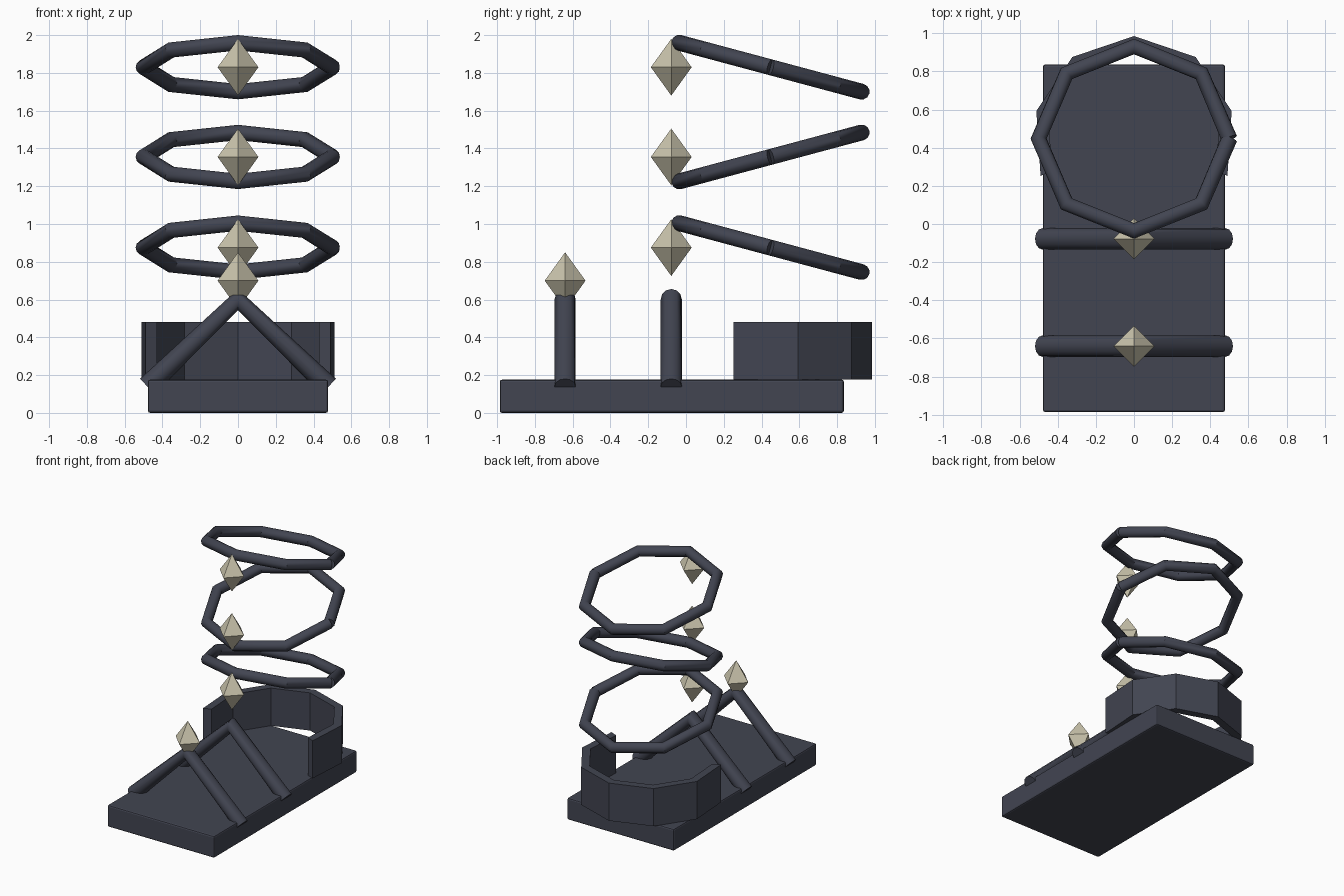
import bpy, bmesh, math
from mathutils import Vector

if "Cube" in bpy.data.objects:
    bpy.data.objects.remove(bpy.data.objects["Cube"])


def material(name, rgb):
    m = bpy.data.materials.new(name)
    m.diffuse_color = (*rgb, 1)
    m.use_nodes = True
    m.node_tree.nodes["Principled BSDF"].inputs["Base Color"].default_value = m.diffuse_color
    return m


SLATE = material("dark slate", (0.054, 0.059, 0.083))
CREAM = material("pale cream", (0.60, 0.56, 0.42))


def mesh_object(name, bm, mat):
    bmesh.ops.recalc_face_normals(bm, faces=bm.faces)
    me = bpy.data.meshes.new(name)
    bm.to_mesh(me)
    bm.free()
    me.materials.append(mat)
    ob = bpy.data.objects.new(name, me)
    bpy.context.collection.objects.link(ob)
    return ob


def select_only(ob):
    bpy.ops.object.select_all(action='DESELECT')
    ob.select_set(True)
    bpy.context.view_layer.objects.active = ob


def tube(name, points, radius, loc=(0, 0, 0), tilt=0):
    """Round bar swept along an open path of straight segments."""
    cu = bpy.data.curves.new(name, 'CURVE')
    cu.dimensions = '3D'
    cu.twist_mode = 'Z_UP'
    cu.bevel_depth = radius
    cu.bevel_resolution = 4
    cu.use_fill_caps = True
    sp = cu.splines.new('POLY')
    sp.points.add(len(points) - 1)
    for p, co in zip(sp.points, points):
        p.co = (*co, 1)
    cu.materials.append(SLATE)
    ob = bpy.data.objects.new(name, cu)
    ob.location = loc
    ob.rotation_euler.x = tilt
    bpy.context.collection.objects.link(ob)
    select_only(ob)
    bpy.ops.object.convert(target='MESH')
    bpy.ops.object.shade_smooth_by_angle(angle=math.radians(35))


def gem(name, y, z):
    """Four-sided double pyramid."""
    r, h = 0.108, 0.15
    bm = bmesh.new()
    ring = [bm.verts.new(c) for c in ((r, 0, 0), (0, r, 0), (-r, 0, 0), (0, -r, 0))]
    for tip in (bm.verts.new((0, 0, h)), bm.verts.new((0, 0, -h))):
        for i in range(4):
            bm.faces.new((ring[i], ring[(i + 1) % 4], tip))
    mesh_object(name, bm, CREAM).location = (0, y, z)


# base slab with softly bevelled edges
bm = bmesh.new()
bmesh.ops.create_cube(bm, size=1)
for v in bm.verts:
    v.co = Vector((v.co.x * 0.954, v.co.y * 1.822 - 0.075, (v.co.z + 0.5) * 0.176))
bmesh.ops.bevel(bm, geom=bm.edges[:], offset=0.012, segments=2, affect='EDGES', profile=0.5)
mesh_object("base_slab", bm, SLATE)

# two A-shaped frames standing on the slab
for name, y in (("front_frame", -0.64), ("middle_frame", -0.078)):
    tube(name, [(-0.48, y, 0.14), (0, y, 0.60), (0.48, y, 0.14)], 0.056)

# curved back wall, six straight panels, open to the front
bm = bmesh.new()
rows = []
for i in range(7):
    a = math.radians(-22.5 + 37.5 * i)
    rows.append([bm.verts.new((r * math.cos(a), 0.455 + r * math.sin(a), z))
                 for r, z in ((0.53, 0.176), (0.53, 0.48), (0.465, 0.48), (0.465, 0.176))])
for a, b in zip(rows, rows[1:]):
    for k in range(4):
        bm.faces.new((a[k], a[(k + 1) % 4], b[(k + 1) % 4], b[k]))
bm.faces.new(rows[0])
bm.faces.new(rows[-1])
mesh_object("back_wall", bm, SLATE)

# three eight-sided hoops, tilted alternately, each with a gem at its front
R = 0.5
octagon = [(R * math.cos(i * math.pi / 4), R * math.sin(i * math.pi / 4), 0) for i in range(9)]
for name, z, sign in (("lower", 0.875, -1), ("middle", 1.355, 1), ("upper", 1.83, -1)):
    tube(name + "_hoop", octagon, 0.042, (0, 0.447, z), sign * math.radians(15))
    gem(name + "_gem", -0.078, z)

# gem on top of the front frame
gem("front_gem", -0.64, 0.70)
